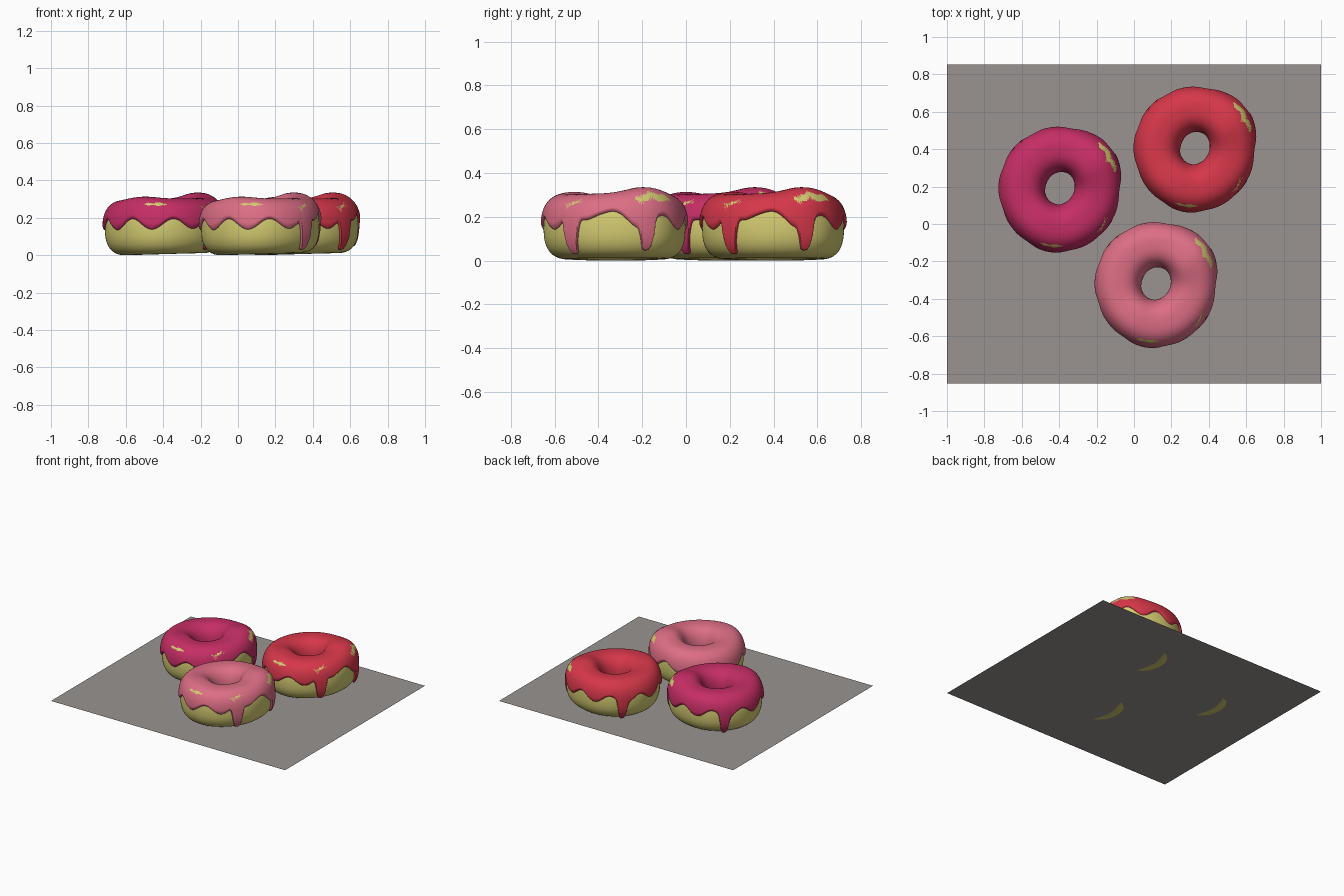
import bpy, math

if "Cube" in bpy.data.objects:
    bpy.data.objects.remove(bpy.data.objects["Cube"])

rad = math.radians


def material(name, rgb):
    m = bpy.data.materials.new(name)
    m.diffuse_color = (*rgb, 1)
    m.use_nodes = True
    m.node_tree.nodes["Principled BSDF"].inputs["Base Color"].default_value = m.diffuse_color
    return m


GREY = material("grey board", (0.32, 0.295, 0.28))
DOUGH = material("yellow dough", (0.66, 0.60, 0.165))
PINK = material("pink icing", (0.72, 0.155, 0.235))
MAGENTA = material("magenta icing", (0.56, 0.027, 0.13))
RED = material("red icing", (0.67, 0.038, 0.068))


def delta(a, b):
    """Signed difference of two angles in degrees."""
    return (a - b + 180) % 360 - 180


def bell(a, centre, width, power=2):
    return math.exp(-abs(delta(a, centre) / width) ** power)


def spow(v, p):
    return math.copysign(abs(v) ** p, v)


# Lumpy ring surface: a = angle round the ring, th = angle round the section
def surface(a, th, t=0.0):
    c, s = math.cos(rad(th)), math.sin(rad(th))
    outer = 0.315 + 0.022 * bell(a, 38, 25) + 0.018 * bell(a, 262, 35)
    inner = 0.096 + 0.006 * math.cos(rad(2 * (a - 65)))
    r = (outer + inner) / 2 + ((outer - inner) / 2 + t) * spow(c, 0.8)
    lump = 0.03 * bell(a, 35, 30) + 0.016 * bell(a, 240, 30)
    z = 0.14 + (0.14 + t) * spow(s, 0.8) + lump * max(s, 0)
    z += 0.006 * (1 + math.cos(rad(a)))
    return (r * math.cos(rad(a)), r * math.sin(rad(a)), z)


# Wavy lower edge of the icing with three drips (angle, tip height, width)
DRIPS = [(320, 0.03, 7), (25, 0.045, 5.5), (135, 0.02, 6)]


def edge_angle(a):
    z = 0.167 + 0.027 * math.cos(rad(9 * (a - 239)))
    z += 0.05 * bell(a, 342, 12) + 0.015 * bell(a, 2, 14)
    for centre, tip, width in DRIPS:
        z += (tip - z) * bell(a, centre, width, 4)
    return math.degrees(math.asin(spow((z - 0.147) / 0.14, 1.25)))


# Bare spots in the icing (ring angle, section angle, half sizes)
SPOTS = [(32, 45, 19, 9), (262, 46, 11, 4.5), (318, 40, 9, 3)]


def is_bare(a, th):
    for ca, ct, wa, wt in SPOTS:
        wob = 1 + 0.45 * math.sin(rad(a * 31)) * math.cos(rad(th * 11))
        if (delta(a, ca) / wa) ** 2 + ((th - ct) / wt) ** 2 < wob:
            return True
    return False


def make_object(name, verts, faces, mats, slots, loc):
    me = bpy.data.meshes.new(name)
    me.from_pydata(verts, [], faces)
    for m in mats:
        me.materials.append(m)
    for p, k in zip(me.polygons, slots):
        p.material_index = k
        p.use_smooth = True
    ob = bpy.data.objects.new(name, me)
    ob.location = loc
    bpy.context.collection.objects.link(ob)


def make_dough(name, loc, n=120, m=40):
    verts = [surface(360 * i / n, 360 * j / m) for i in range(n) for j in range(m)]
    faces = [(i * m + j, (i + 1) % n * m + j,
              (i + 1) % n * m + (j + 1) % m, i * m + (j + 1) % m)
             for i in range(n) for j in range(m)]
    make_object(name, verts, faces, [DOUGH], [0] * len(faces), loc)


def make_icing(name, mat, loc, n=240, m=90):
    verts, faces, slots, angles = [], [], [], []
    for i in range(n):
        a = 360 * i / n
        start = edge_angle(a)
        end = 184 + 6 * math.sin(rad(5 * a))
        for j in range(m + 1):
            u = (1 - math.cos(math.pi * j / m)) / 2   # rows crowd at the rims
            th = start + (end - start) * u
            d = min(min(u, 1 - u) / 0.035, 1)          # rounded rim
            t = 0.016 * math.sqrt(1 - (1 - d) ** 2) - 0.002
            verts.append(surface(a, th, t))
            angles.append((a, th))
    w = m + 1
    for i in range(n):
        k = (i + 1) % n
        for j in range(m):
            faces.append((i * w + j, k * w + j, k * w + j + 1, i * w + j + 1))
            slots.append(1 if is_bare(*angles[i * w + j]) else 0)
    make_object(name, verts, faces, [mat, DOUGH], slots, loc)


# Flat board
make_object("board", [(-1, -0.853, 0.002), (1, -0.853, 0.002),
                      (1, 0.853, 0.002), (-1, 0.853, 0.002)],
            [(0, 1, 2, 3)], [GREY], [0], (0, 0, 0))

# Three iced doughnuts
for label, mat, x, y in [("pink", PINK, 0.118, -0.318),
                         ("magenta", MAGENTA, -0.396, 0.192),
                         ("red", RED, 0.326, 0.406)]:
    make_dough(label + "_doughnut_dough", (x, y, 0))
    make_icing(label + "_doughnut_icing", mat, (x, y, 0))
